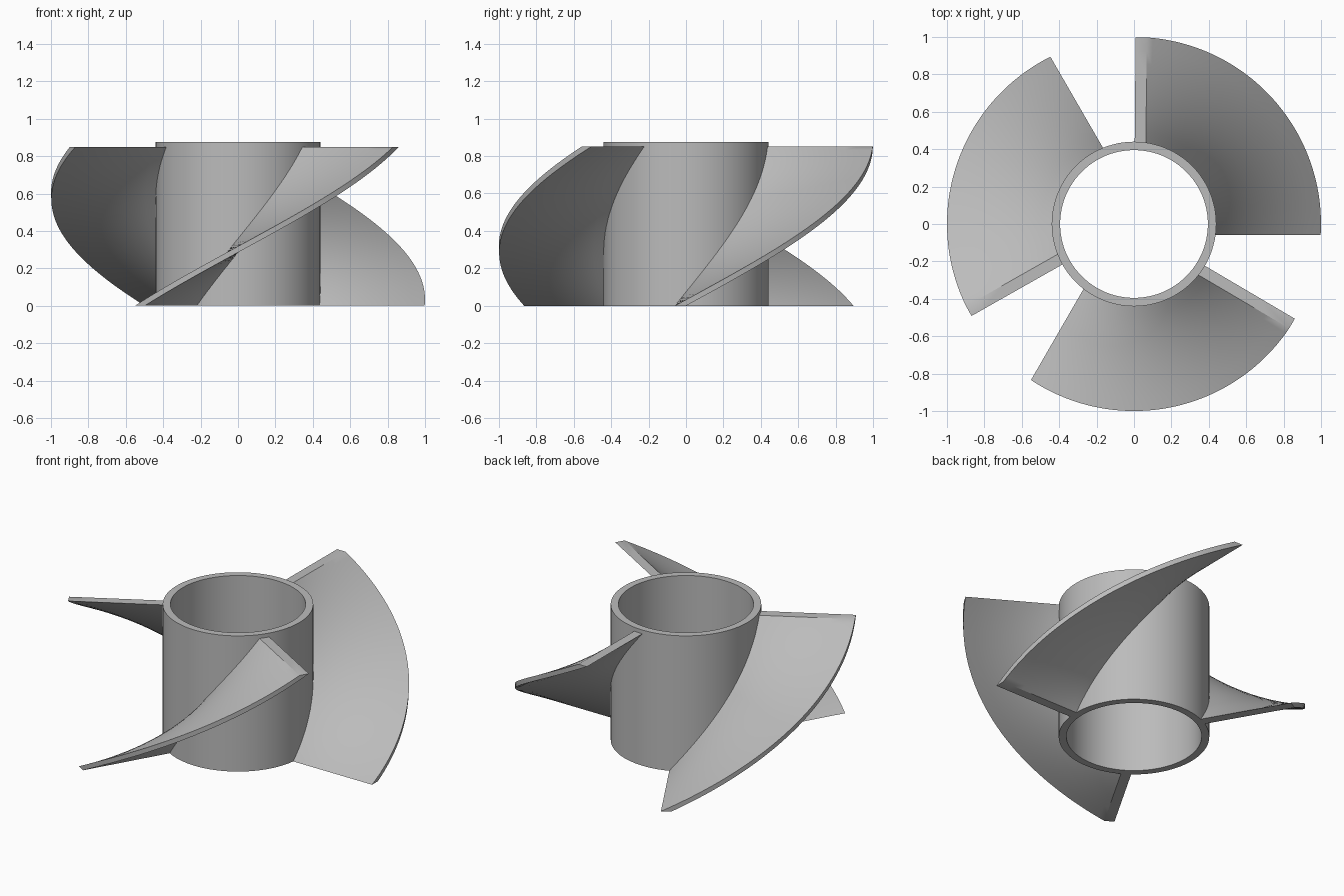
import bpy, bmesh, math
from mathutils import Matrix, Vector

if "Cube" in bpy.data.objects:
    bpy.data.objects.remove(bpy.data.objects["Cube"])

HUB_R, BORE_R, HUB_H = 0.44, 0.395, 0.875
TIP_R, THICK, BLADE_H = 0.998, 0.06, 0.85
TWIST = math.radians(89.5)
LAYERS, RADIAL = 48, 8

grey = bpy.data.materials.new("light grey")
grey.diffuse_color = (0.5, 0.5, 0.5, 1)
grey.use_nodes = True
grey.node_tree.nodes["Principled BSDF"].inputs["Base Color"].default_value = grey.diffuse_color


def finish(name, bm):
    bmesh.ops.recalc_face_normals(bm, faces=bm.faces)
    mesh = bpy.data.meshes.new(name)
    bm.to_mesh(mesh)
    bm.free()
    mesh.materials.append(grey)
    obj = bpy.data.objects.new(name, mesh)
    bpy.context.collection.objects.link(obj)
    bpy.ops.object.select_all(action='DESELECT')
    obj.select_set(True)
    bpy.context.view_layer.objects.active = obj
    bpy.ops.object.shade_smooth_by_angle(angle=math.radians(30))
    return obj


# hub: rectangular wall section spun into an open tube
bm = bmesh.new()
wall = [bm.verts.new((r, 0, z)) for r, z in
        ((BORE_R, 0), (HUB_R, 0), (HUB_R, HUB_H), (BORE_R, HUB_H))]
edges = [bm.edges.new((wall[i], wall[(i + 1) % 4])) for i in range(4)]
bmesh.ops.spin(bm, geom=wall + edges, cent=(0, 0, 0), axis=(0, 0, 1),
               angle=math.tau, steps=96, use_merge=True)
bmesh.ops.remove_doubles(bm, verts=bm.verts, dist=1e-5)
finish("hub", bm)


# blade: thin rectangular section twisted a quarter turn as it rises
def blade(name, start):
    bm = bmesh.new()
    root = 0.42
    radii = [root + (TIP_R - root) * i / RADIAL for i in range(RADIAL + 1)]
    section = [(r, -THICK) for r in radii] + [(r, 0) for r in reversed(radii)]
    n = len(section)
    rings = []
    for k in range(LAYERS + 1):
        f = k / LAYERS
        turn = Matrix.Rotation(start + TWIST * f, 3, 'Z')
        rings.append([bm.verts.new(turn @ Vector((x, y, BLADE_H * f)))
                      for x, y in section])
    for low, high in zip(rings, rings[1:]):
        for i in range(n):
            j = (i + 1) % n
            bm.faces.new((low[i], low[j], high[j], high[i]))
    # flat ends
    for ring in (rings[0], rings[-1]):
        bm.faces.new(ring)
    finish(name, bm)


for i in range(3):
    blade(f"blade_{i + 1}", i * math.tau / 3)
